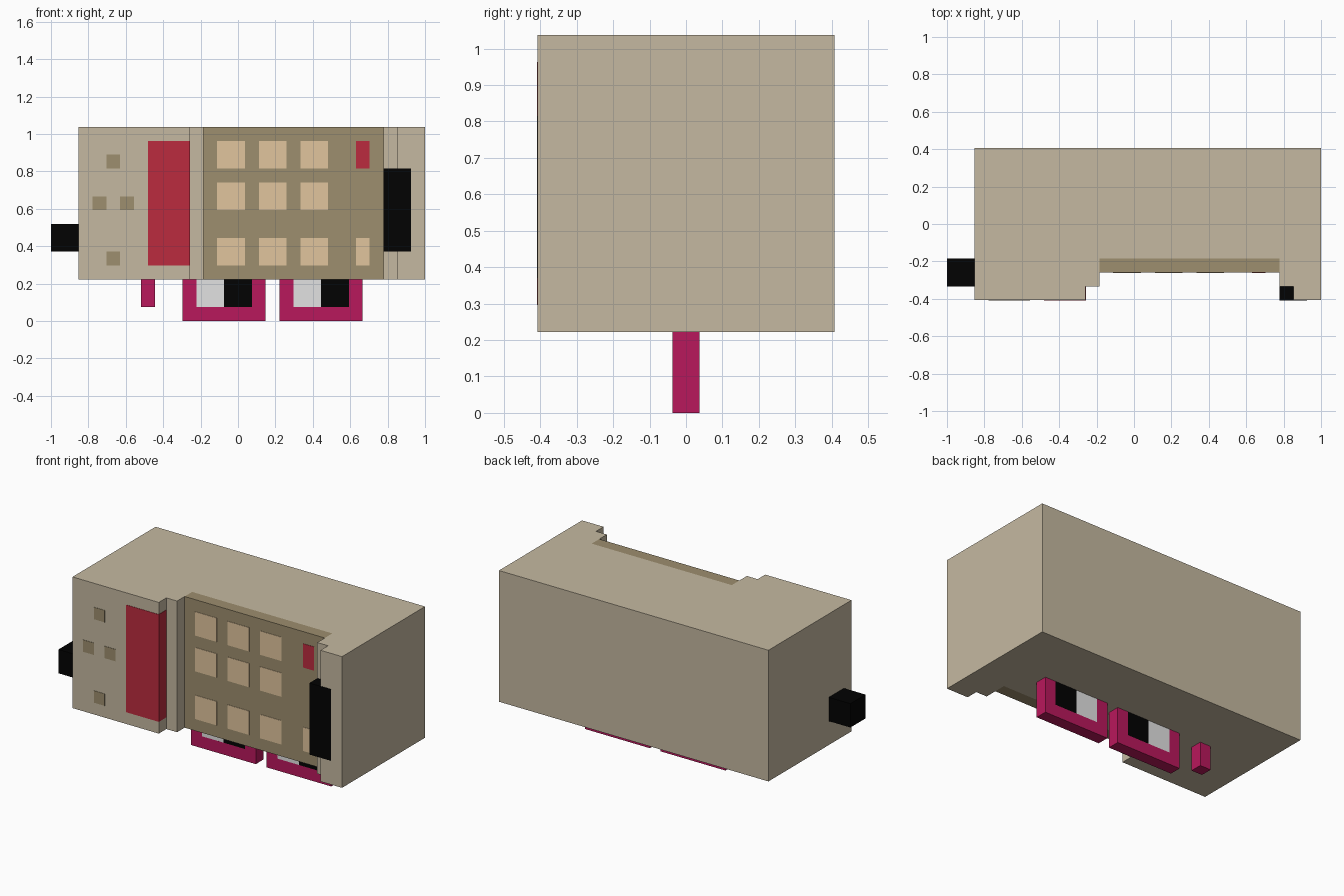
import bpy, bmesh

if "Cube" in bpy.data.objects:
    bpy.data.objects.remove(bpy.data.objects["Cube"])

U = 2 / 27          # one block of the model's grid
E = 0.03            # tiny lift for painted plates, in blocks


def material(name, r, g, b):
    lin = [((c / 255 + 0.055) / 1.055) ** 2.4 if c > 10 else c / 255 / 12.92 for c in (r, g, b)]
    m = bpy.data.materials.new(name)
    m.diffuse_color = (*lin, 1)
    m.use_nodes = True
    m.node_tree.nodes["Principled BSDF"].inputs["Base Color"].default_value = m.diffuse_color
    return m


tan = material("tan", 197, 185, 161)
olive = material("dark olive tan", 157, 142, 110)
cream = material("cream", 225, 197, 157)
red = material("red", 187, 43, 62)
magenta = material("magenta", 185, 24, 92)
black = material("black", 2, 2, 2)
white = material("off white", 226, 226, 226)


def prism(name, outline, z0, z1, mat):
    """Extrude an x-y outline (grid units) from z0 to z1; x is counted from the left end."""
    bm = bmesh.new()
    face = bm.faces.new([bm.verts.new(((x - 13.5) * U, y * U, z0 * U)) for x, y in outline])
    ext = bmesh.ops.extrude_face_region(bm, geom=[face])["geom"]
    verts = [v for v in ext if isinstance(v, bmesh.types.BMVert)]
    bmesh.ops.translate(bm, verts=verts, vec=(0, 0, (z1 - z0) * U))
    bmesh.ops.recalc_face_normals(bm, faces=bm.faces)
    mesh = bpy.data.meshes.new(name)
    bm.to_mesh(mesh)
    bm.free()
    mesh.materials.append(mat)
    ob = bpy.data.objects.new(name, mesh)
    bpy.context.collection.objects.link(ob)
    return ob


def box(name, x0, x1, y0, y1, z0, z1, mat):
    return prism(name, [(x0, y0), (x1, y0), (x1, y1), (x0, y1)], z0, z1, mat)


# Oven housing with a stepped recess at the front
prism("housing", [(2, 5.5), (2, -5.5), (10, -5.5), (10, -4.5), (11, -4.5), (11, -2.5),
                  (24, -2.5), (24, -4.5), (25, -4.5), (25, -5.5), (27, -5.5), (27, 5.5)],
      3, 14, tan)

# Door slab set in the recess, with its window panes and two buttons
box("door", 11, 24, -3.5, -2.5, 3, 14, olive)
for x in (12, 15, 18):
    for z0, z1 in ((4, 6), (8, 10), (11, 13)):
        box("door_pane", x, x + 2, -3.5 - E, -3.5 + E, z0, z1, cream)
box("upper_button", 22, 23, -3.5 - E, -3.5 + E, 11, 13, red)
box("lower_button", 22, 23, -3.5 - E, -3.5 + E, 4, 6, cream)

# Red panel wrapping round the housing corner
box("red_panel", 7, 10 + E, -5.5 - E, -4.5, 4, 13, red)

# Dial marks
for x, z in ((4, 11), (3, 8), (5, 8), (4, 4)):
    box("dial_mark", x, x + 1, -5.5 - E, -5.5 + E, z, z + 1, olive)

# Black handle and side knob
box("handle", 24, 26, -5.5 - E, -4.5, 5, 11, black)
box("side_knob", 0, 2, -4.5, -2.5, 5, 7, black)

# Square glasses, upper half sunk into the housing
for x in (9.5, 16.5):
    box("frame_bottom", x, x + 6, -0.5, 0.5, 0, 1, magenta)
    box("frame_top", x, x + 6, -0.5, 0.5, 5, 6, magenta)
    for sx in (x, x + 5):
        box("frame_side", sx, sx + 1, -0.5, 0.5, 1, 5, magenta)
    box("lens_white", x + 1, x + 3, -0.5, 0.5, 1, 5, white)
    box("lens_black", x + 3, x + 5, -0.5, 0.5, 1, 5, black)
box("bridge", 15.5, 16.5, -0.5, 0.5, 3 + E, 4, magenta)
box("temple_arm", 6.5, 9.5, -0.5, 0.5, 3 + E, 4, magenta)
box("temple_tip", 6.5, 7.5, -0.5, 0.5, 1, 3 + E, magenta)
